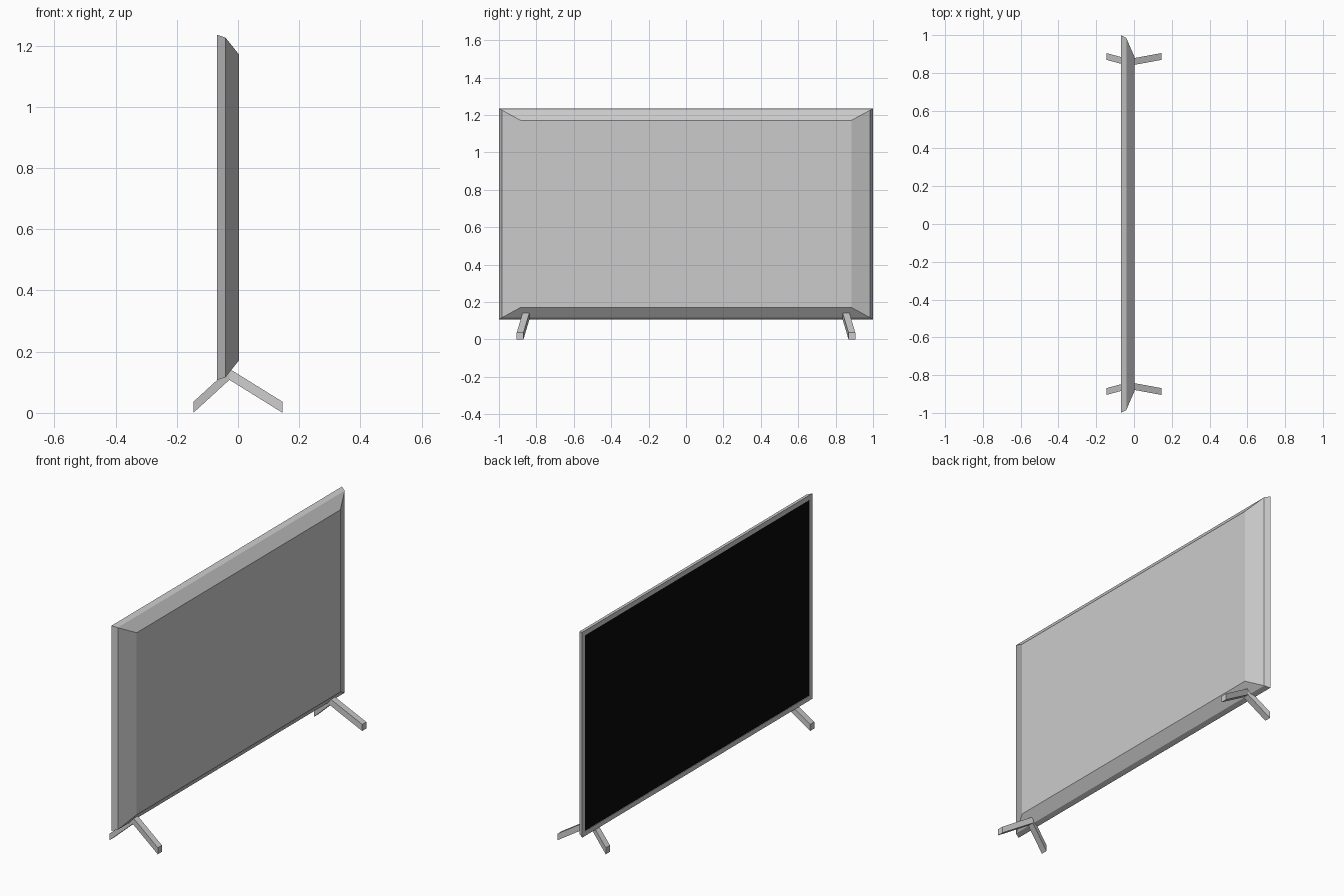
import bpy

if "Cube" in bpy.data.objects:
    bpy.data.objects.remove(bpy.data.objects["Cube"])

ZC = 0.671  # height of the panel centre


def make_object(name, verts, faces):
    mesh = bpy.data.meshes.new(name)
    mesh.from_pydata(verts, [], faces)
    mesh.update()
    obj = bpy.data.objects.new(name, mesh)
    bpy.context.collection.objects.link(obj)
    return obj


def ring(x, hy, hz):
    """Rectangle in the y-z plane, counter-clockwise seen from +x."""
    return [(x, -hy, ZC - hz), (x, hy, ZC - hz), (x, hy, ZC + hz), (x, -hy, ZC + hz)]


def loft(name, rings, cap_start=True, cap_end=True):
    """Skin a run of four-point rings."""
    verts = [p for r in rings for p in r]
    faces = []
    for k in range(len(rings) - 1):
        for i in range(4):
            a, b = 4 * k + i, 4 * k + (i + 1) % 4
            faces.append((a, b, b + 4, a + 4))
    if cap_start:
        faces.append((3, 2, 1, 0))
    if cap_end:
        n = len(verts) - 4
        faces.append((n, n + 1, n + 2, n + 3))
    return make_object(name, verts, faces)


# Housing: recess wall, bezel, thin rim, tapered back
loft("housing", [
    ring(-0.066, 0.974, 0.538),
    ring(-0.069, 0.974, 0.538),
    ring(-0.069, 1.0, 0.564),
    ring(-0.041, 0.985, 0.555),
    ring(0.003, 0.884, 0.5),
], cap_start=False)

# Screen
screen = make_object("screen", ring(-0.066, 0.974, 0.538), [(3, 2, 1, 0)])
black = bpy.data.materials.new("screen_black")
black.diffuse_color = (0.003, 0.003, 0.003, 1)
black.use_nodes = True
black.node_tree.nodes["Principled BSDF"].inputs["Base Color"].default_value = black.diffuse_color
screen.data.materials.append(black)


def leg_section(x, y, z, w=0.036, h=0.036):
    return [(x, y, z), (x, y + w, z), (x, y + w, z + h), (x, y, z + h)]


# Splayed legs, mirrored to the other end
for name, x_end in (("front_leg", -0.146), ("back_leg", 0.146)):
    sections = [leg_section(x_end, 0.869, 0.0), leg_section(-0.028, 0.837, 0.108)]
    if x_end > 0:
        sections.reverse()
    leg = loft(name, sections)
    mirror = leg.modifiers.new("mirror", 'MIRROR')
    mirror.use_axis = (False, True, False)
